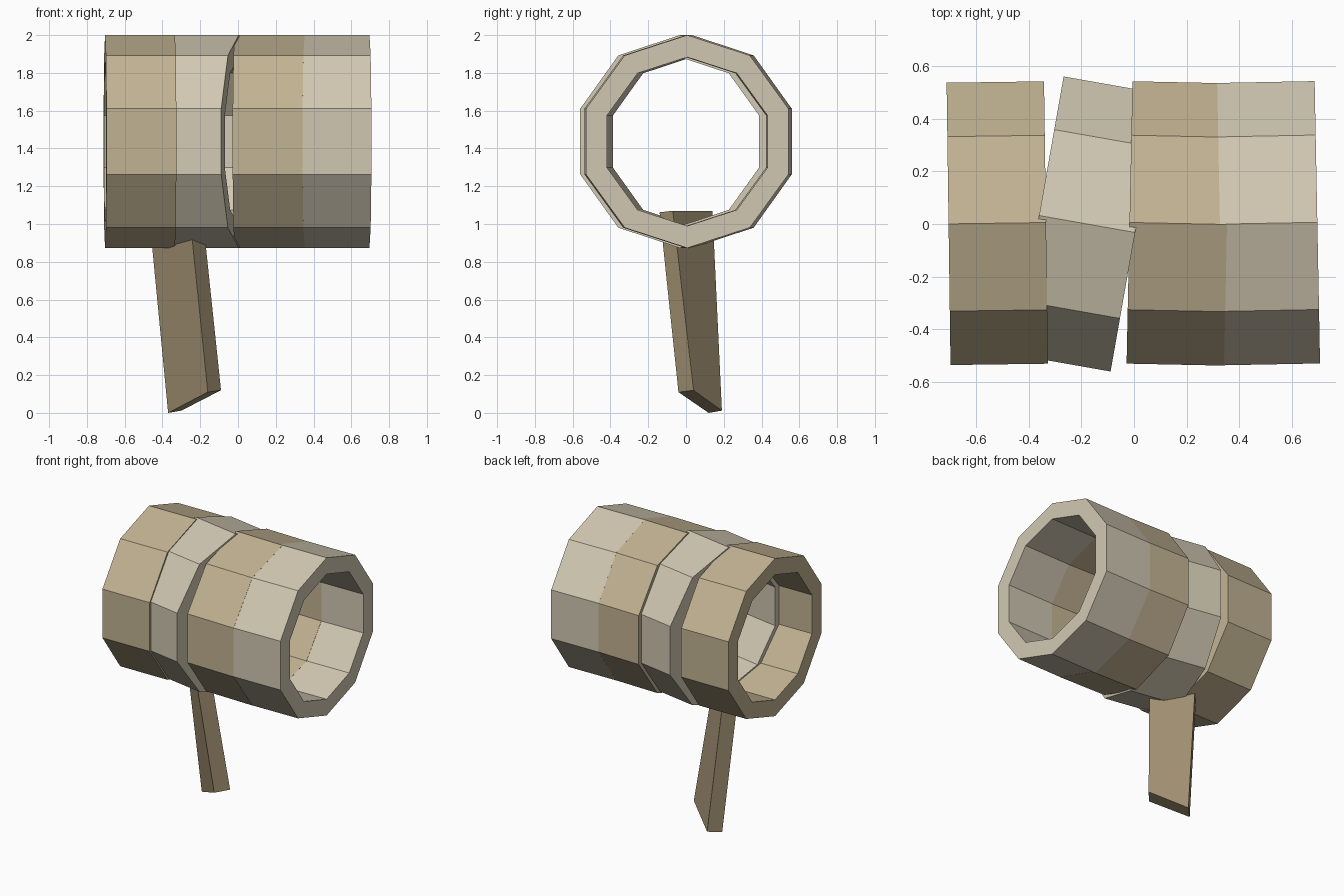
import bpy, math
from mathutils import Matrix, Vector

if "Cube" in bpy.data.objects:
    bpy.data.objects.remove(bpy.data.objects["Cube"])


def material(name, rgb):
    m = bpy.data.materials.new(name)
    m.diffuse_color = (*rgb, 1)
    m.use_nodes = True
    m.node_tree.nodes["Principled BSDF"].inputs["Base Color"].default_value = m.diffuse_color
    return m


TAN = material("tan_stone", (0.54, 0.45, 0.29))
PALE = material("pale_stone", (0.64, 0.58, 0.45))
WOOD = material("brown_wood", (0.36, 0.28, 0.17))


def add_object(name, verts, faces, mat):
    mesh = bpy.data.meshes.new(name)
    mesh.from_pydata(verts, [], faces)
    mesh.materials.append(mat)
    obj = bpy.data.objects.new(name, mesh)
    bpy.context.collection.objects.link(obj)
    return obj


# Hollow ten-sided ring with its axis along x
def ring(name, centre, turn, mat, width=0.37, outer=0.5635, inner=0.447, n=10):
    place = Matrix.Translation(centre) @ Matrix.Rotation(math.radians(turn), 4, 'Z')
    verts, faces = [], []
    for i in range(n):
        a = math.pi / 2 + math.tau * i / n
        for x, r in ((-1, outer), (1, outer), (1, inner), (-1, inner)):
            verts.append(place @ Vector((x * width / 2, r * math.cos(a), r * math.sin(a))))
        j = (i + 1) % n
        for k in range(4):
            m = (k + 1) % 4
            faces.append((4 * i + k, 4 * i + m, 4 * j + m, 4 * j + k))
    return add_object(name, verts, faces, mat)


# Four barrel rings, each turned a little, the second one clearly askew
Z = 1.4365
ring("barrel_ring_left", (-0.519, 0.003, Z), 0.8, TAN)
ring("barrel_ring_askew", (-0.178, 0, Z), -10, PALE)
ring("barrel_ring_middle", (0.168, 0.002, Z), -1.2, TAN)
ring("barrel_ring_right", (0.511, 0.003, Z), 1.1, PALE)

# Leaning handle with a slanted foot, its top poking into the barrel
bottom = [(-0.37, 0.12, 0.0), (-0.30, 0.19, 0.012), (-0.09, 0.04, 0.12), (-0.16, -0.04, 0.11)]
top = [(-0.472, 0.07, 1.062), (-0.405, 0.14, 1.07), (-0.19, -0.07, 1.07), (-0.257, -0.14, 1.062)]
sides = [(i, (i + 1) % 4, (i + 1) % 4 + 4, i + 4) for i in range(4)]
handle = add_object("handle", bottom + top, [(3, 2, 1, 0), (4, 5, 6, 7)] + sides, WOOD)

# Make all face directions consistent
import bmesh
for obj in bpy.context.collection.objects:
    bm = bmesh.new()
    bm.from_mesh(obj.data)
    bmesh.ops.recalc_face_normals(bm, faces=bm.faces)
    bm.to_mesh(obj.data)
    bm.free()
